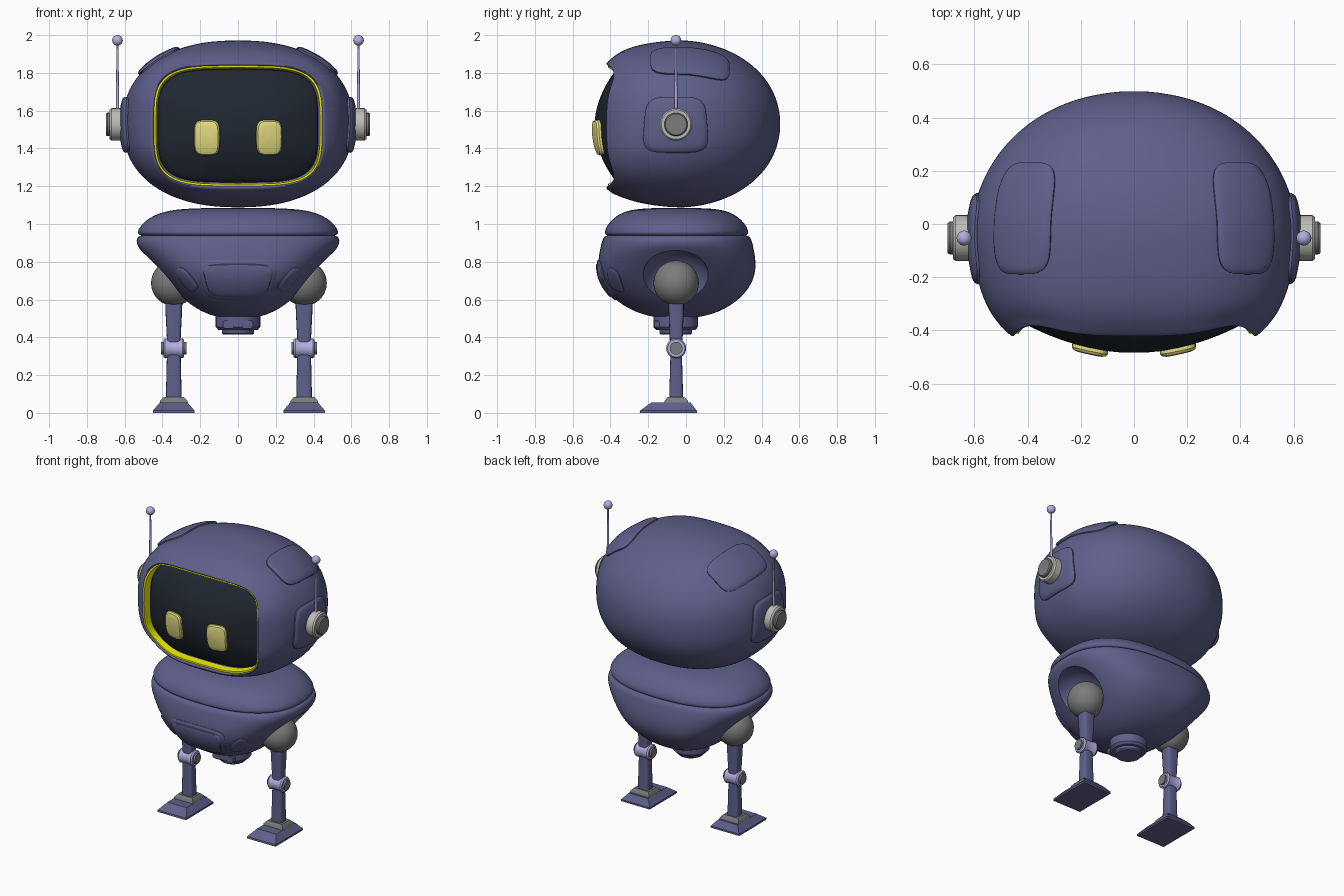
import bpy, bmesh, math
from mathutils import Vector
from mathutils.bvhtree import BVHTree

if "Cube" in bpy.data.objects:
    bpy.data.objects.remove(bpy.data.objects["Cube"])


def material(name, rgb):
    m = bpy.data.materials.new(name)
    m.diffuse_color = (*rgb, 1)
    m.use_nodes = True
    m.node_tree.nodes["Principled BSDF"].inputs["Base Color"].default_value = m.diffuse_color
    return m


BLUE = material("slate_blue", (0.115, 0.115, 0.26))
LILAC = material("lilac", (0.45, 0.42, 0.75))
DARK = material("dark_glass", (0.015, 0.021, 0.032))
YELLOW = material("yellow", (0.85, 0.85, 0.0))
CREAM = material("eye_yellow", (0.8, 0.74, 0.22))
GREY = material("mid_grey", (0.2, 0.2, 0.2))
PALE = material("pale_grey", (0.5, 0.5, 0.47))


def ring(axis, pos, a, b, n=2, c=(0, 0), N=48, bump=0):
    """Superellipse section across an axis; bump shifts its corners along the axis."""
    pts = []
    for i in range(N):
        t = 2 * math.pi * i / N
        ct, st = math.cos(t), math.sin(t)
        u = c[0] + a * math.copysign(abs(ct) ** (2 / n), ct)
        v = c[1] + b * math.copysign(abs(st) ** (2 / n), st)
        p = pos + bump * math.sin(2 * t) ** 2
        pts.append({'x': (p, u, v), 'y': (u, p, v), 'z': (u, v, p)}[axis])
    return pts


def finish(ob, mat, angle=35):
    """Apply modifiers, set material and shading."""
    bpy.context.view_layer.update()
    ev = ob.evaluated_get(bpy.context.evaluated_depsgraph_get())
    me = bpy.data.meshes.new_from_object(ev)
    ob.modifiers.clear()
    ob.data = me
    me.materials.clear()
    me.materials.append(mat)
    bpy.ops.object.select_all(action='DESELECT')
    ob.select_set(True)
    bpy.context.view_layer.objects.active = ob
    bpy.ops.object.shade_smooth_by_angle(angle=math.radians(angle))
    return ob


def loft(name, rings, mat, sub=0, caps=True, cutters=()):
    bm = bmesh.new()
    loops = [[bm.verts.new(p) for p in r] for r in rings]
    N = len(loops[0])
    for r0, r1 in zip(loops, loops[1:]):
        for i in range(N):
            j = (i + 1) % N
            bm.faces.new((r0[i], r0[j], r1[j], r1[i]))
    if caps:
        for lp in (loops[0], loops[-1]):
            mid = bm.verts.new(sum((v.co for v in lp), Vector()) / N)
            for i in range(N):
                bm.faces.new((lp[i], lp[(i + 1) % N], mid))
    bmesh.ops.remove_doubles(bm, verts=bm.verts, dist=1e-5)
    bmesh.ops.recalc_face_normals(bm, faces=bm.faces)
    me = bpy.data.meshes.new(name)
    bm.to_mesh(me)
    bm.free()
    ob = bpy.data.objects.new(name, me)
    bpy.context.collection.objects.link(ob)
    if sub:
        m = ob.modifiers.new("sub", 'SUBSURF')
        m.levels = m.render_levels = sub
    for c in cutters:
        m = ob.modifiers.new("cut", 'BOOLEAN')
        m.operation, m.solver, m.object = 'DIFFERENCE', 'EXACT', c
    return finish(ob, mat)


def lathe(name, axis, c, profile, mat, N=32):
    return loft(name, [ring(axis, p, r, r, 2, c, N) for p, r in profile], mat)


def ball(name, loc, r, mat):
    bpy.ops.mesh.primitive_uv_sphere_add(segments=40, ring_count=24, radius=r, location=loc)
    ob = bpy.context.object
    ob.name = name
    return finish(ob, mat) if mat else ob


def plate(name, target, o, u, v, a, b, n, mat, lift=0.02, taper=0.0, edge=0.02):
    """Raised rounded panel projected onto a curved target along -(u x v)."""
    bpy.context.view_layer.update()
    tree = BVHTree.FromObject(target, bpy.context.evaluated_depsgraph_get())
    o, u, v = Vector(o), Vector(u).normalized(), Vector(v).normalized()
    d = -u.cross(v)
    rings = []
    for inset, f, h in ((0, 1, -0.015), (0, 1, lift * 0.5), (edge * 0.35, 1, lift * 0.88), (edge, 1, lift),
                        (edge, .8, lift), (edge, .6, lift), (edge, .4, lift), (edge, .2, lift), (edge, .06, lift)):
        row = []
        for x, y, _ in ring('z', 0, (a - inset) * f, (b - inset) * f, n, N=40):
            p = o + u * x * (1 + taper * y / b) + v * y
            hit, nor = tree.ray_cast(p, d)[:2]
            if hit is None:
                hit, nor = tree.find_nearest(p)[:2]
            if nor.dot(d) > 0:
                nor = -nor
            row.append(hit + nor * h)
        rings.append(row)
    return loft(name, rings, mat)


# Head shell: inner lip, rim, then half ellipsoid to the back
HZ, FZ = 1.53, 1.52
head_sections = [(-.30, .425, .30, 4, .04), (-.39, .438, .312, 4, .04), (-.418, .446, .319, 3.9, .04),
                 (-.427, .457, .33, 3.7, .04), (-.40, .487, .354, 3.2, .045), (-.34, .542, .392, 2.75, .03),
                 (-.22, .592, .428, 2.45, .01)]
head_rings = [ring('y', y, w, h, n, (0, FZ if y < -.35 else HZ), 48, k) for y, w, h, n, k in head_sections]
for k in range(10):
    t = math.radians(k * 9.5)
    f = math.cos(t) ** .94
    head_rings.append(ring('y', -.05 + .55 * math.sin(t), .616 * f, .446 * f, 2.27, (0, HZ)))
head = loft("head_shell", head_rings, BLUE, 2)

# Glowing trim inside the rim
trim = [(-.412, .446), (-.412, .434), (-.33, .428), (-.33, .44), (-.412, .446)]
loft("screen_trim", [ring('y', y, w, w - .126, 4, (0, FZ), 64, .04) for y, w in trim], YELLOW, 0, False)

# Bulging face screen and eyes
screen_rings = [ring('y', -.30, .428, .302, 4, (0, FZ), 48, .03)]
for s in (1, .93, .82, .68, .5, .3, .12):
    screen_rings.append(ring('y', -.485 + .12 * s * s, .43 * s, .304 * s, 2 + 2 * s, (0, FZ), 48, .03 * s ** 3))
screen = loft("face_screen", screen_rings, DARK, 1)
for s, side in ((-1, "left"), (1, "right")):
    plate(side + "_eye", screen, (s * .163, -1.5, 1.459), (1, 0, 0), (0, 0, 1), .067, .091, 4, CREAM, .025)

# Head panels, ears and antennas
for s, side in ((-1, "left"), (1, "right")):
    plate(side + "_top_panel", head, (s * 1.05, .02, 2.655), (.78, 0, -s * .62), (0, 1, 0),
          .125, .208, 4, BLUE, .018, 0, .025)
    plate(side + "_ear_panel", head, (s * 2, -.055, 1.525), (0, s, 0), (0, 0, 1), .165, .145, 4.5, BLUE, .02, -.07, .025)
    c = (-.053, 1.527)
    lathe(side + "_ear_disc", 'x', c, [(s * .58, .086), (s * .67, .086), (s * .68, .078)], PALE)
    lathe(side + "_ear_cap", 'x', c, [(s * .66, .062), (s * .692, .062), (s * .70, .056)], GREY)
    lathe(side + "_antenna", 'z', (s * .638, -.053), [(1.58, .009), (1.97, .005)], LILAC, 12)
    ball(side + "_antenna_tip", (s * .638, -.053, 1.972), .028, LILAC)

# Torso lid
lid = [(.94, .46, .32), (.935, .51, .365), (.948, .537, .384), (.985, .522, .374), (1.03, .478, .338),
       (1.066, .4, .28), (1.082, .29, .20), (1.085, .12, .08)]
loft("torso_lid", [ring('z', z, w, d, 2.4, (0, -.05)) for z, w, d in lid], BLUE, 2)

# Torso bowl with hip sockets cut into the sides
cutters = [ball("socket_cutter", (s * .44, -.055, .69), .185, None) for s in (-1, 1)]
for c in cutters:
    c.hide_render = True
bowl = [(.94, .45, .32, 2.4), (.942, .51, .37, 2.4), (.93, .538, .392, 2.4), (.89, .54, .402, 2.45),
        (.84, .50, .413, 2.6), (.77, .435, .42, 2.8), (.70, .375, .405, 2.8), (.63, .315, .36, 2.6),
        (.57, .25, .29, 2.4), (.525, .17, .20, 2.2), (.503, .09, .10, 2)]
torso = loft("torso_bowl", [ring('z', z, w, d, n, (0, -.048)) for z, w, d, n in bowl], BLUE, 2, True, cutters)
for c in cutters:
    bpy.data.objects.remove(c)

# Front hatch with raised frame, and slanted side vents
plate("hatch_frame", torso, (0, -1.5, .705), (1, 0, 0), (0, 0, 1), .195, .105, 4.5, BLUE, .008, .14, .02)
plate("hatch_door", torso, (0, -1.5, .703), (1, 0, 0), (0, 0, 1), .172, .086, 4.5, BLUE, .013, .14, .012)
for s, side in ((-1, "left"), (1, "right")):
    plate(side + "_vent", torso, (s * .27, -1.5, .705), (.72, 0, -s * .6), (s * .6, 0, .72),
          .03, .075, 3, BLUE, .009, 0, .014)

# Underside nozzle
P = (0, -.055)
lathe("nozzle_collar", 'z', P, [(.54, .118), (.455, .118), (.44, .105)], BLUE)
lathe("nozzle_tip", 'z', P, [(.46, .086), (.422, .086), (.414, .078)], BLUE)
loft("nozzle_clip", [ring('y', y, .08, .022, 6, (0, .468), 24) for y in (-.168, -.10)], BLUE)


def box_ring(cx, a, y0, y1, z):
    return [(cx - a, y0, z), (cx + a, y0, z), (cx + a, y1, z), (cx - a, y1, z)]


# Legs
for s, side in ((-1, "left"), (1, "right")):
    x, y = s * .345 + .005, -.052
    ball(side + "_hip_ball", (x, y, .687), .12, GREY)
    lathe(side + "_hip_axle", 'x', (y, .69), [(s * .2, .06), (s * .3, .06)], PALE)
    loft(side + "_upper_leg", [ring('z', z, a, b, 4, (x, y), 24) for z, a, b in
                               ((.64, .047, .042), (.54, .044, .04), (.36, .035, .033))], BLUE)
    lathe(side + "_knee", 'x', (y, .342), [(x - .055, .046), (x - .046, .053), (x - .02, .047),
                                          (x + .02, .047), (x + .046, .053), (x + .055, .046)], LILAC)
    lathe(side + "_knee_pin", 'x', (y, .342), [(x - .067, .034), (x + .067, .034)], GREY)
    loft(side + "_lower_leg", [ring('z', z, a, b, 4, (x, y), 24) for z, a, b in
                               ((.33, .036, .03), (.07, .042, .037))], BLUE)
    loft(side + "_ankle", [box_ring(x, a, y - a + .01, y + a - .01, z) for z, a in
                           ((.045, .075), (.065, .072), (.083, .055))], GREY)
    loft(side + "_foot", [box_ring(x, a, y0, y1, z) for z, a, y0, y1 in
                          ((0, .11, -.245, .057), (.012, .11, -.243, .057), (.054, .074, -.185, .025))], BLUE)
